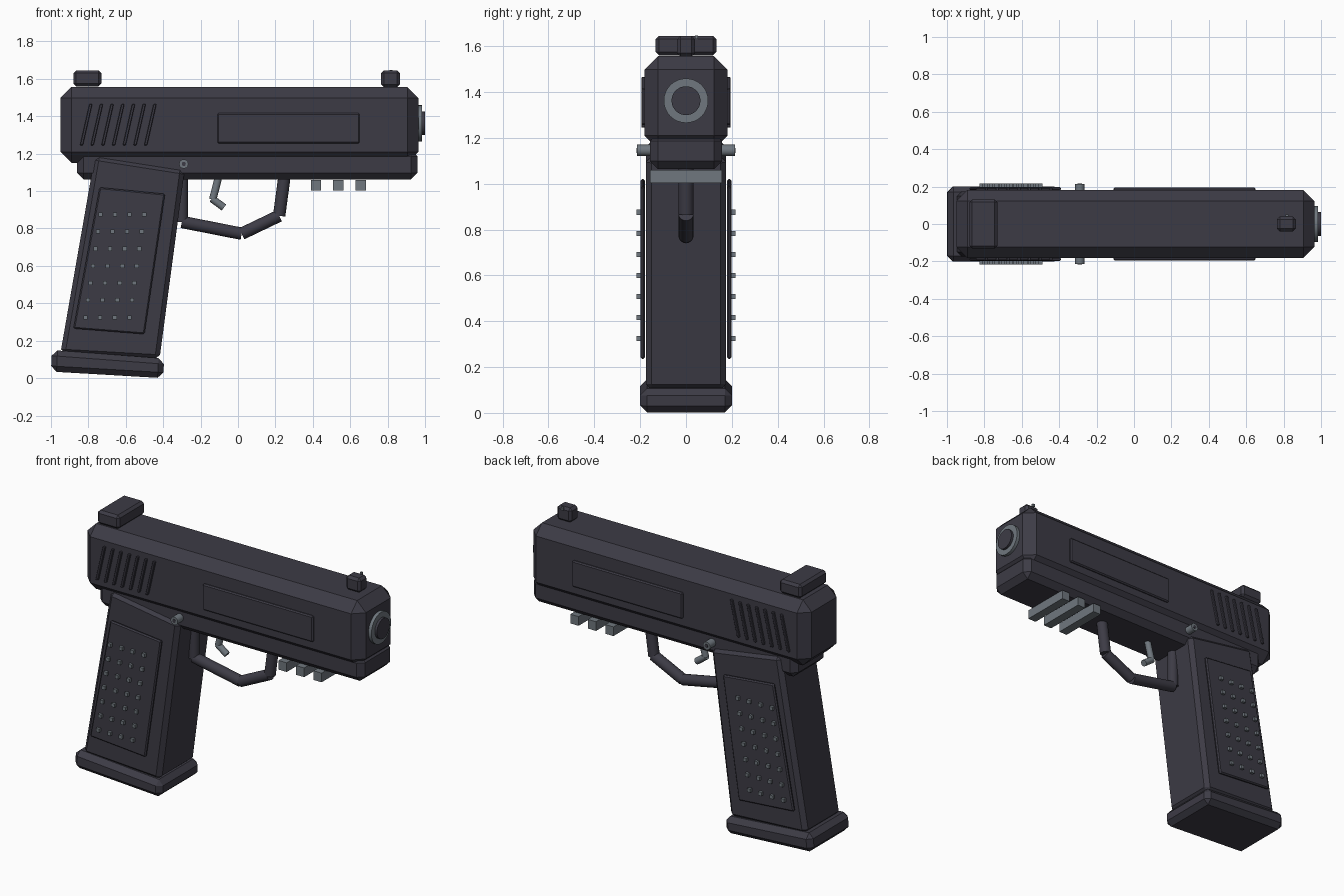
import bpy, bmesh, math
from mathutils import Vector

if "Cube" in bpy.data.objects:
    bpy.data.objects.remove(bpy.data.objects["Cube"])


def material(name, rgb):
    m = bpy.data.materials.new(name)
    m.diffuse_color = (*rgb, 1)
    m.use_nodes = True
    m.node_tree.nodes["Principled BSDF"].inputs["Base Color"].default_value = m.diffuse_color
    return m


DARK = material("dark gunmetal", (0.046, 0.044, 0.060))
STEEL = material("grey steel", (0.16, 0.185, 0.21))


def finish(name, bm, mat, bevel=0.0, smooth=False):
    bmesh.ops.recalc_face_normals(bm, faces=bm.faces)
    if bevel:
        bmesh.ops.bevel(bm, geom=bm.edges[:], offset=bevel, segments=1,
                        affect='EDGES', clamp_overlap=True)
    me = bpy.data.meshes.new(name)
    bm.to_mesh(me)
    bm.free()
    me.materials.append(mat)
    ob = bpy.data.objects.new(name, me)
    bpy.context.collection.objects.link(ob)
    if smooth:
        bpy.ops.object.select_all(action='DESELECT')
        ob.select_set(True)
        bpy.context.view_layer.objects.active = ob
        bpy.ops.object.shade_smooth_by_angle(angle=math.radians(35))
    return ob


def slab(name, outline, y0, y1, mat=DARK, bevel=0.0):
    """Side outline of (x, z) points, extruded from y0 to y1."""
    bm = bmesh.new()
    a = [bm.verts.new((x, y0, z)) for x, z in outline]
    b = [bm.verts.new((x, y1, z)) for x, z in outline]
    bm.faces.new(a)
    bm.faces.new(b[::-1])
    n = len(a)
    for i in range(n):
        j = (i + 1) % n
        bm.faces.new((a[j], a[i], b[i], b[j]))
    return finish(name, bm, mat, bevel)


def box(name, x, y, z, mat=DARK, bevel=0.0):
    outline = [(x[0], z[0]), (x[1], z[0]), (x[1], z[1]), (x[0], z[1])]
    return slab(name, outline, y[0], y[1], mat, bevel)


def rod(name, p, q, r, mat=DARK, sides=16):
    p, q = Vector(p), Vector(q)
    bm = bmesh.new()
    bmesh.ops.create_cone(bm, cap_ends=True, segments=sides, radius1=r,
                          radius2=r, depth=(q - p).length)
    turn = (q - p).to_track_quat('Z', 'Y').to_matrix().to_4x4()
    turn.translation = (p + q) / 2
    bmesh.ops.transform(bm, matrix=turn, verts=bm.verts)
    return finish(name, bm, mat, smooth=True)


# Slide and frame
box("slide", (-0.95, 0.965), (-0.182, 0.182), (1.15, 1.557), bevel=0.06)
box("frame", (-0.86, 0.96), (-0.157, 0.157), (1.063, 1.22), bevel=0.035)

# Sights
box("rear_sight", (-0.88, -0.73), (-0.132, 0.132), (1.56, 1.645), bevel=0.015)
box("front_sight", (0.765, 0.865), (-0.04, 0.04), (1.555, 1.645), bevel=0.015)
box("sight_dot", (0.81, 0.825), (0.04, 0.052), (1.63, 1.647), STEEL)

# Muzzle ring and dark bore
rod("muzzle_ring", (0.94, 0, 1.362), (0.985, 0, 1.362), 0.097, STEEL, 32)
rod("bore", (0.94, 0, 1.362), (1.0, 0, 1.362), 0.063, DARK, 32)

# Grip and magazine base
slab("grip", [(-0.95, 0.13), (-0.42, 0.10), (-0.285, 1.115), (-0.765, 1.19)],
     -0.175, 0.175, bevel=0.025)
slab("magazine_base", [(-1.0, 0.035), (-0.4, 0.0), (-0.395, 0.105), (-0.995, 0.15)],
     -0.2, 0.2, bevel=0.03)

# Details repeated on both sides
for side, label in ((-1, "left"), (1, "right")):
    slab(f"grip_panel_{label}",
         [(-0.88, 0.265), (-0.50, 0.235), (-0.39, 0.985), (-0.74, 1.02)],
         *sorted((side * 0.178, side * 0.199)), bevel=0.007)
    for row in range(7):
        z = 0.325 + row * 0.0917
        for col in range(4):
            x = -0.815 + row * 0.0133 + col * 0.078
            box(f"grip_stud_{label}", (x - 0.011, x + 0.011),
                sorted((side * 0.195, side * 0.216)), (z - 0.011, z + 0.011), STEEL)
    box(f"slide_panel_{label}", (-0.11, 0.65), sorted((side * 0.175, side * 0.195)),
        (1.255, 1.417), bevel=0.007)
    for i in range(7):
        x = -0.845 + i * 0.0572
        slab(f"serration_{label}",
             [(x, 1.245), (x + 0.016, 1.245), (x + 0.066, 1.465), (x + 0.05, 1.465)],
             *sorted((side * 0.175, side * 0.195)), bevel=0.003)
    rod(f"pin_{label}", (-0.29, side * 0.15, 1.145), (-0.29, side * 0.213, 1.145),
        0.025, STEEL, 12)
    rod(f"pin_center_{label}", (-0.29, side * 0.15, 1.145),
        (-0.29, side * 0.216, 1.145), 0.011, DARK, 12)

# Trigger guard
guard = [(-0.30, 1.10), (-0.30, 0.835), (0.02, 0.772), (0.22, 0.868), (0.25, 1.09)]
for i in range(4):
    rod("trigger_guard", (guard[i][0], 0, guard[i][1]),
        (guard[i + 1][0], 0, guard[i + 1][1]), 0.033)

# Trigger
rod("trigger_upper", (-0.10, 0, 1.09), (-0.135, 0, 0.955), 0.02, STEEL, 12)
rod("trigger_lower", (-0.14, 0, 0.96), (-0.075, 0, 0.912), 0.02, STEEL, 12)

# Accessory rail bars
for x in (0.417, 0.537, 0.657):
    box("rail_bar", (x - 0.028, x + 0.028), (-0.157, 0.157), (1.003, 1.06), STEEL)
